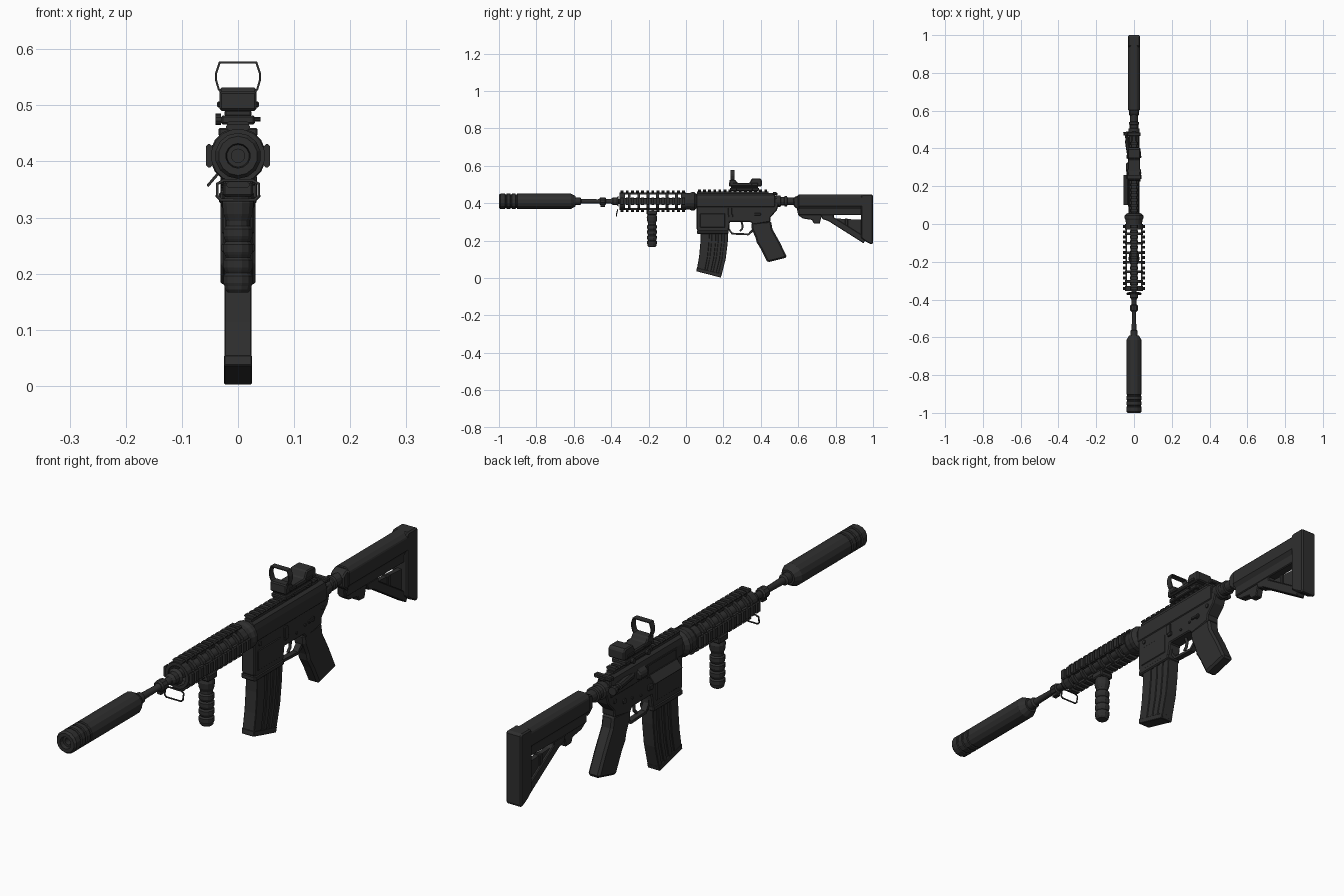
import bpy, bmesh, math
from mathutils import Vector

MAT = bpy.data.materials.new("matte_black")
MAT.diffuse_color = (0.028, 0.028, 0.028, 1)
AXIS = 0.41  # bore height


def finish(name, bm, bevel=0.0, smooth=False):
    bmesh.ops.recalc_face_normals(bm, faces=bm.faces[:])
    me = bpy.data.meshes.new(name)
    bm.to_mesh(me)
    bm.free()
    ob = bpy.data.objects.new(name, me)
    bpy.context.collection.objects.link(ob)
    me.materials.append(MAT)
    if smooth:
        bpy.context.view_layer.objects.active = ob
        ob.select_set(True)
        bpy.ops.object.shade_smooth_by_angle(angle=math.radians(35))
        ob.select_set(False)
    if bevel:
        m = ob.modifiers.new("bevel", 'BEVEL')
        m.width, m.segments, m.limit_method = bevel, 1, 'ANGLE'
        m.angle_limit = math.radians(40)
    return ob


def add_prism(bm, pts, axis, a, b):
    """axis x: pts are (y, z); axis y: pts are (x, z)"""
    put = (lambda p, t: (t, p[0], p[1])) if axis == 'x' else (lambda p, t: (p[0], t, p[1]))
    lo = [bm.verts.new(put(p, a)) for p in pts]
    hi = [bm.verts.new(put(p, b)) for p in pts]
    bm.faces.new(lo)
    bm.faces.new(hi[::-1])
    for i in range(len(pts)):
        j = (i + 1) % len(pts)
        bm.faces.new((lo[i], lo[j], hi[j], hi[i]))


def prism(name, pts, a, b, axis='x', bevel=0.0):
    bm = bmesh.new()
    add_prism(bm, pts, axis, a, b)
    return finish(name, bm, bevel)


def boxes(name, items, bevel=0.0):
    """each item: x0, x1, y0, y1, z0, z1"""
    bm = bmesh.new()
    for x0, x1, y0, y1, z0, z1 in items:
        add_prism(bm, [(y0, z0), (y1, z0), (y1, z1), (y0, z1)], 'x', x0, x1)
    return finish(name, bm, bevel)


def lathe(name, prof, sides=16, origin=(0, 0, AXIS), direction=(0, 1, 0), scale=(1, 1), closed=False, smooth=False):
    """prof: (distance along direction, radius)"""
    bm = bmesh.new()
    d = Vector(direction).normalized()
    u = Vector((1, 0, 0)) if abs(d.x) < 0.9 else Vector((0, 1, 0))
    v = d.cross(u).normalized()
    u = v.cross(d)
    rings = []
    for t, r in prof:
        ring = []
        for i in range(sides):
            a = 2 * math.pi * (i + 0.5) / sides
            ring.append(bm.verts.new(Vector(origin) + d * t + u * (r * scale[0] * math.cos(a)) + v * (r * scale[1] * math.sin(a))))
        rings.append(ring)
    n = len(rings)
    for k in range(n if closed else n - 1):
        A, B = rings[k], rings[(k + 1) % n]
        for i in range(sides):
            j = (i + 1) % sides
            bm.faces.new((A[i], A[j], B[j], B[i]))
    if not closed:
        bm.faces.new(rings[0])
        bm.faces.new(rings[-1])
    return finish(name, bm, smooth=smooth)


def wire(name, pts, r, cyclic=False):
    cu = bpy.data.curves.new(name, 'CURVE')
    cu.dimensions, cu.bevel_depth, cu.bevel_resolution, cu.use_fill_caps = '3D', r, 1, True
    sp = cu.splines.new('POLY')
    sp.points.add(len(pts) - 1)
    for p, c in zip(sp.points, pts):
        p.co = (*c, 1)
    sp.use_cyclic_u = cyclic
    cu.materials.append(MAT)
    ob = bpy.data.objects.new(name, cu)
    bpy.context.collection.objects.link(ob)


# Suppressor with recessed muzzle and three grooves
prof = [(-0.95, 0.012), (-0.985, 0.012), (-0.985, 0.02), (-1, 0.022), (-1, 0.035), (-0.992, 0.041)]
for y in (-0.968, -0.94, -0.912):
    prof += [(y, 0.041), (y + 0.002, 0.037), (y + 0.008, 0.037), (y + 0.01, 0.041)]
prof += [(-0.615, 0.041), (-0.59, 0.027), (-0.59, 0.018)]
lathe("suppressor", prof, 14)

# Barrel with muzzle collar and gas block
lathe("barrel", [(-0.60, 0.02), (-0.565, 0.02), (-0.56, 0.013), (-0.47, 0.011), (-0.465, 0.013),
                 (-0.35, 0.014), (-0.345, 0.018), (0.06, 0.018)], 12, smooth=True)
lathe("gas_block", [(-0.462, 0.016), (-0.457, 0.021), (-0.432, 0.021), (-0.427, 0.016)], 10)
lathe("barrel_collar", [(-0.40, 0.014), (-0.39, 0.022), (-0.37, 0.022), (-0.36, 0.03)], 12)
boxes("gas_block_lug", [(-0.009, 0.009, -0.458, -0.432, 0.38, 0.40)], 0.002)

# Handguard: vent ribs between four toothed rails
Y0, Y1, N = -0.355, 0.0, 7
step = (Y1 - Y0) / N
for i in range(N + 1):
    h = 0.014 if i in (0, N) else 0.007
    y = min(max(Y0 + i * step, Y0 + h), Y1 - h)
    lathe("handguard_rib", [(y - h, 0.036), (y - h, 0.048), (y + h, 0.048), (y + h, 0.036)], 16, closed=True)


def rail(name, y0, y1, count, base, top, wbase, wtop, angle):
    bm = bmesh.new()
    q = [(y0, base), (y1, base), (y1, top - 0.011), (y0, top - 0.011)]
    add_prism(bm, q, 'x', -wbase, wbase)
    p = (y1 - y0) / count
    sec = [(-wbase, top - 0.012), (-wtop, top - 0.007), (-wtop, top - 0.004), (-wtop + 0.004, top),
           (wtop - 0.004, top), (wtop, top - 0.004), (wtop, top - 0.007), (wbase, top - 0.012)]
    for k in range(count):
        add_prism(bm, sec, 'y', y0 + k * p + p * 0.22, y0 + k * p + p * 0.78)
    ob = finish(name, bm)
    ob.location.z, ob.rotation_euler.y = AXIS, angle
    return ob


for k, nm in enumerate(("top_rail", "left_rail", "bottom_rail", "right_rail")):
    rail("handguard_" + nm, Y0, Y1, 13, 0.036, 0.057, 0.016, 0.021, k * math.pi / 2)
lathe("handguard_rear_ring", [(-0.005, 0.036), (0.0, 0.044), (0.02, 0.045), (0.03, 0.05), (0.045, 0.05), (0.058, 0.035)], 16)

# Front sling loop
wire("front_sling_loop", [(-0.026, -0.365, 0.366), (-0.037, -0.367, 0.36), (-0.037, -0.372, 0.338), (-0.03, -0.372, 0.331),
                          (0.03, -0.372, 0.331), (0.037, -0.372, 0.338), (0.037, -0.367, 0.36), (0.026, -0.365, 0.366)], 0.003, True)

# Vertical foregrip with finger ridges
prof = [(0.0, 0.019), (0.006, 0.024)]
for z in (0.012, 0.04, 0.068, 0.096):
    prof += [(z, 0.025), (z + 0.005, 0.027), (z + 0.018, 0.027), (z + 0.023, 0.022)]
prof += [(0.128, 0.022), (0.14, 0.027), (0.16, 0.029), (0.178, 0.022)]
lathe("foregrip", prof, 12, origin=(0, -0.182, 0.166), direction=(0, 0, 1))
boxes("foregrip_clamp", [(-0.027, 0.027, -0.21, -0.155, 0.337, 0.362)], 0.004)

# Upper receiver with top rail
prism("upper_receiver", [(-0.013, 0.453), (-0.024, 0.444), (-0.029, 0.425), (-0.029, 0.38),
                         (0.029, 0.38), (0.029, 0.425), (0.024, 0.444), (0.013, 0.453)], 0.055, 0.475, 'y', 0.003)
rail("receiver_top_rail", 0.058, 0.44, 14, 0.035, 0.062, 0.014, 0.02, 0)
boxes("charging_handle", [(-0.012, 0.012, 0.43, 0.49, 0.442, 0.455), (-0.035, 0.035, 0.465, 0.485, 0.445, 0.46)], 0.003)

# Lower receiver outline with magazine well
prism("lower_receiver", [(0.057, 0.39), (0.057, 0.262), (0.068, 0.24), (0.225, 0.235), (0.235, 0.30), (0.345, 0.30),
                         (0.36, 0.285), (0.45, 0.30), (0.452, 0.325), (0.485, 0.36), (0.495, 0.39),
                         (0.49, 0.43), (0.475, 0.43), (0.47, 0.39)], -0.026, 0.026, bevel=0.004)
boxes("magazine_well_lip", [(-0.029, 0.029, 0.058, 0.228, 0.236, 0.256)], 0.004)
boxes("magazine_well_panels", [(-0.0285, 0.0285, 0.075, 0.21, 0.27, 0.345)], 0.003)

# Ejection port, open dust cover and forward assist on the -x side
boxes("ejection_port_frame", [(-0.032, -0.02, 0.10, 0.26, 0.418, 0.424), (-0.032, -0.02, 0.10, 0.26, 0.376, 0.384),
                              (-0.032, -0.02, 0.26, 0.268, 0.376, 0.424), (-0.031, -0.02, 0.092, 0.10, 0.376, 0.424)])
prism("dust_cover", [(-0.03, 0.381), (-0.034, 0.384), (-0.056, 0.358), (-0.053, 0.354)], 0.10, 0.26, 'y')
prism("case_deflector", [(-0.02, 0.385), (-0.042, 0.395), (-0.042, 0.415), (-0.02, 0.435)], 0.275, 0.325, 'y', 0.005)
lathe("forward_assist", [(0, 0.014), (0.10, 0.014), (0.102, 0.009), (0.125, 0.009), (0.127, 0.015), (0.145, 0.015)], 10,
      origin=(-0.02, 0.345, 0.415), direction=(-0.16, 1, 0))

# Pins and controls
for nm, y, z, r in (("front_pin", 0.09, 0.365, 0.008), ("rear_pin", 0.45, 0.36, 0.008),
                    ("trigger_pin", 0.30, 0.325, 0.005), ("hammer_pin", 0.35, 0.335, 0.005), ("selector_hub", 0.395, 0.34, 0.01)):
    lathe(nm, [(-0.03, r), (0.03, r)], 10, origin=(0, y, z), direction=(1, 0, 0))
boxes("selector_lever", [(0.027, 0.034, 0.365, 0.40, 0.335, 0.346)], 0.002)
boxes("bolt_catch", [(0.025, 0.034, 0.225, 0.245, 0.335, 0.375), (0.025, 0.033, 0.228, 0.25, 0.325, 0.34)], 0.002)
boxes("magazine_release", [(-0.034, -0.02, 0.235, 0.26, 0.325, 0.345)], 0.003)

# Curved magazine with lengthwise ribs
LEVELS = [(0.25, 0.078, 0.226, 0.25), (0.19, 0.077, 0.223, 0.187), (0.115, 0.070, 0.212, 0.10), (0.04, 0.057, 0.188, 0.008)]


def mag_strip(a, b):
    at = lambda L, t: (L[1] + (L[2] - L[1]) * t, L[0] + (L[3] - L[0]) * t)
    return [at(L, a) for L in LEVELS] + [at(L, b) for L in reversed(LEVELS)]


prism("magazine", mag_strip(0, 1), -0.021, 0.021, bevel=0.003)
for a, b in ((0.0, 0.32), (0.4, 0.56), (0.64, 0.78), (0.86, 1.0)):
    prism("magazine_rib", mag_strip(a, b), -0.024, 0.024, bevel=0.002)
prism("magazine_floor", [(0.058, 0.055), (0.055, 0.036), (0.186, 0.002), (0.192, 0.022)], -0.025, 0.025, bevel=0.002)

# Trigger and guard
wire("trigger", [(0, 0.295, 0.305), (0, 0.303, 0.28), (0, 0.30, 0.262), (0, 0.288, 0.25)], 0.006)
prism("trigger_guard", [(0.222, 0.30), (0.222, 0.262), (0.245, 0.232), (0.335, 0.228), (0.362, 0.25), (0.355, 0.262),
                        (0.332, 0.238), (0.248, 0.242), (0.232, 0.265), (0.232, 0.30)], -0.011, 0.011)

# Pistol grip
prism("pistol_grip", [(0.348, 0.295), (0.352, 0.26), (0.372, 0.215), (0.378, 0.19), (0.40, 0.155), (0.436, 0.083),
                      (0.541, 0.11), (0.502, 0.19), (0.462, 0.262), (0.455, 0.305)], -0.024, 0.024, bevel=0.008)

# Buffer tube and castle nut
lathe("buffer_tube", [(0.47, 0.024), (0.485, 0.03), (0.505, 0.03), (0.508, 0.023), (0.525, 0.023), (0.527, 0.027),
                      (0.54, 0.027), (0.542, 0.021), (0.62, 0.021)], 14)

# Stock: chamfered body, butt, strut, thin web and release lever
prism("stock_body", [(-0.016, 0.447), (-0.031, 0.432), (-0.031, 0.385), (-0.02, 0.37), (-0.018, 0.337),
                     (0.018, 0.337), (0.02, 0.37), (0.031, 0.385), (0.031, 0.432), (0.016, 0.447)], 0.60, 0.98, 'y', 0.003)
prism("stock_nose", [(0.573, 0.425), (0.585, 0.435), (0.605, 0.443), (0.605, 0.36), (0.575, 0.385)], -0.027, 0.027, bevel=0.005)
prism("stock_butt", [(0.935, 0.44), (0.945, 0.447), (0.995, 0.447), (1.0, 0.44), (1.0, 0.185), (0.993, 0.178),
                     (0.96, 0.195), (0.935, 0.215)], -0.031, 0.031, bevel=0.007)
prism("stock_strut", [(0.72, 0.34), (0.73, 0.315), (0.76, 0.305), (0.95, 0.185), (0.965, 0.215), (0.79, 0.325), (0.79, 0.34)],
      -0.018, 0.018, bevel=0.003)
prism("stock_web", [(0.80, 0.318), (0.94, 0.311), (0.94, 0.205)], -0.009, 0.009)
boxes("stock_web_post", [(-0.014, 0.014, 0.85, 0.865, 0.262, 0.318)], 0.002)
prism("stock_release_lever", [(0.592, 0.375), (0.60, 0.335), (0.625, 0.318), (0.675, 0.31), (0.682, 0.292), (0.715, 0.29),
                              (0.722, 0.318), (0.735, 0.345), (0.735, 0.37)], -0.014, 0.014, bevel=0.003)

# Reflex sight: mount, body, emitter hump, hoop and clamp screws
boxes("sight_mount", [(-0.03, 0.03, 0.235, 0.39, 0.466, 0.482), (-0.024, 0.024, 0.24, 0.385, 0.48, 0.492)], 0.003)
prism("sight_body", [(0.23, 0.49), (0.405, 0.49), (0.405, 0.525), (0.395, 0.532), (0.352, 0.532), (0.34, 0.508),
                     (0.275, 0.508), (0.265, 0.525), (0.232, 0.525)], -0.033, 0.033, bevel=0.004)
boxes("sight_side_plates", [(-0.037, 0.037, 0.25, 0.29, 0.496, 0.507), (-0.037, 0.037, 0.35, 0.385, 0.496, 0.507)], 0.002)
half = [(0.028, 0.518), (0.036, 0.528), (0.041, 0.545), (0.041, 0.557), (0.034, 0.578)]
inner = [(0.025, 0.521), (0.033, 0.53), (0.0375, 0.546), (0.0375, 0.556), (0.0315, 0.5745)]
loop = lambda h: [(-x, z) for x, z in h] + [(x, z) for x, z in reversed(h)]
bm = bmesh.new()
rings = [[bm.verts.new((x, y, z)) for x, z in loop(h)] for h, y in ((half, 0.237), (half, 0.26), (inner, 0.26), (inner, 0.237))]
for k in range(4):
    for i in range(10):
        j = (i + 1) % 10
        A, B = rings[k], rings[(k + 1) % 4]
        bm.faces.new((A[i], A[j], B[j], B[i]))
finish("sight_hoop", bm)
for y in (0.27, 0.355):
    lathe("sight_clamp_screw", [(-0.04, 0.01), (-0.03, 0.01), (-0.03, 0.004), (0.04, 0.004)], 10,
          origin=(0, y, 0.475), direction=(1, 0, 0))
